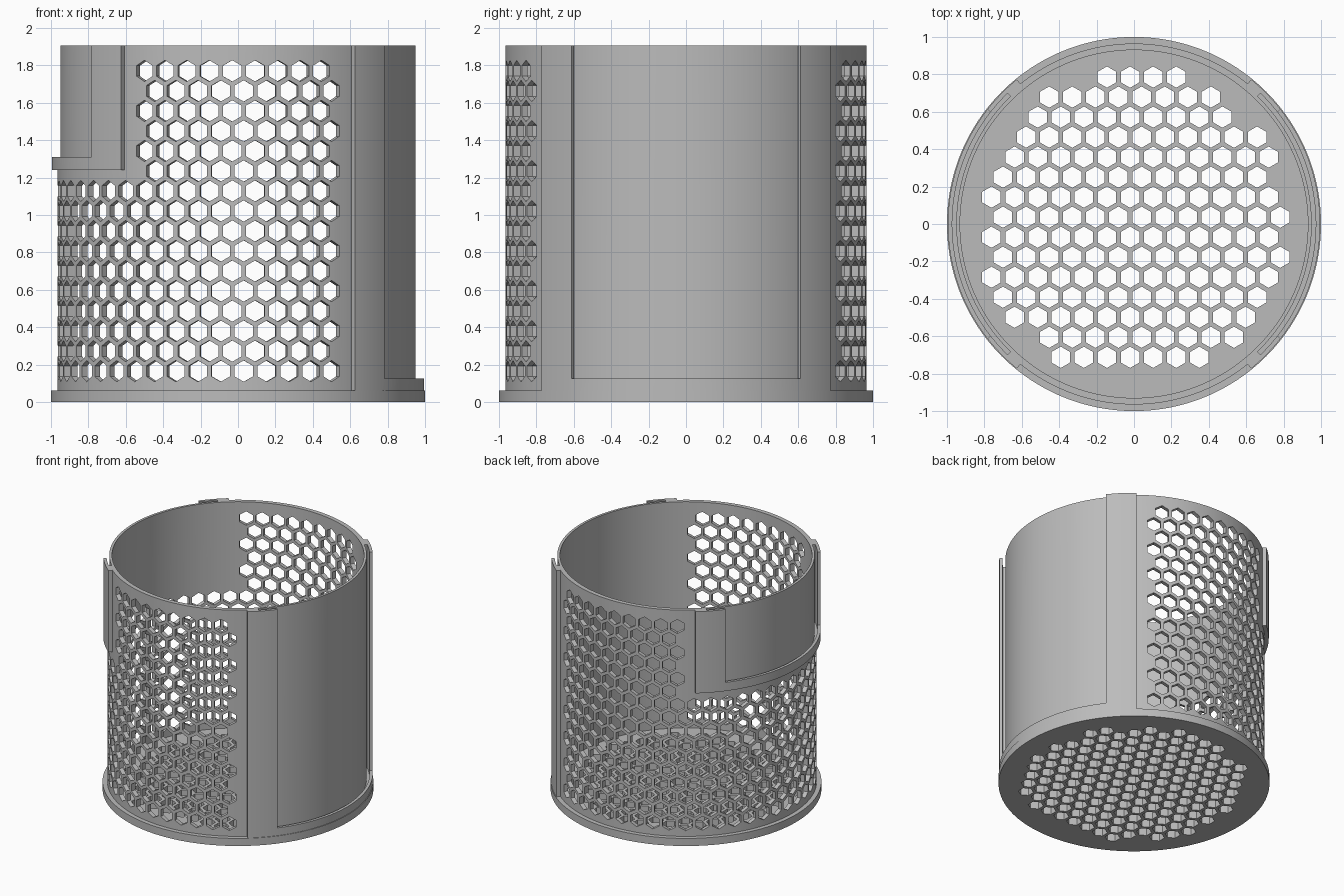
import bpy, bmesh
from math import pi, radians, cos, sin, hypot
from mathutils import Matrix

if "Cube" in bpy.data.objects:
    bpy.data.objects.remove(bpy.data.objects["Cube"], do_unlink=True)

GREY = bpy.data.materials.new("plain grey")
GREY.use_nodes = True
GREY.diffuse_color = (0.5, 0.5, 0.5, 1)
GREY.node_tree.nodes["Principled BSDF"].inputs["Base Color"].default_value = (0.5, 0.5, 0.5, 1)

HEIGHT, FLANGE = 1.905, 0.062
WALL_IN, PANEL, WALL_OUT, FRAME_OUT = 0.93, 0.95, 0.965, 0.995
HEX_R = 0.057
ROW = 0.107


def make_object(name, bm):
    bmesh.ops.recalc_face_normals(bm, faces=bm.faces)
    mesh = bpy.data.meshes.new(name)
    bm.to_mesh(mesh)
    bm.free()
    mesh.materials.append(GREY)
    obj = bpy.data.objects.new(name, mesh)
    bpy.context.collection.objects.link(obj)
    return obj


def arc_block(name, r0, r1, z0, z1, centre=0, half=180, steps=192):
    """Rectangular section swept round the z axis; closed when half is 180."""
    bm = bmesh.new()
    closed = half == 180
    rings = []
    for i in range(steps if closed else steps + 1):
        a = radians(centre - half + 2 * half * i / steps)
        rings.append([bm.verts.new((r * cos(a), r * sin(a), z))
                      for r, z in ((r0, z0), (r1, z0), (r1, z1), (r0, z1))])
    pairs = list(zip(rings, rings[1:]))
    if closed:
        pairs.append((rings[-1], rings[0]))
    else:
        bm.faces.new(rings[0])
        bm.faces.new(rings[-1][::-1])
    for a, b in pairs:
        for k in range(4):
            n = (k + 1) % 4
            bm.faces.new((a[k], a[n], b[n], b[k]))
    return make_object(name, bm)


def hex_cutters(name, matrices, depth):
    bm = bmesh.new()
    for m in matrices:
        bmesh.ops.create_cone(bm, cap_ends=True, segments=6, radius1=HEX_R,
                              radius2=HEX_R, depth=depth, matrix=m)
    return make_object(name, bm)


def combine(target, other, operation):
    mod = target.modifiers.new(operation.lower(), 'BOOLEAN')
    mod.operation, mod.object, mod.solver = operation, other, 'MANIFOLD'
    bpy.context.view_layer.objects.active = target
    bpy.ops.object.modifier_apply(modifier=mod.name)
    bpy.data.objects.remove(other, do_unlink=True)


def finish(obj):
    bpy.ops.object.select_all(action='DESELECT')
    obj.select_set(True)
    bpy.context.view_layer.objects.active = obj
    bpy.ops.object.shade_smooth_by_angle(angle=radians(20))


# Round wall with a raised slide-in frame on each side
wall = arc_block("perforated_wall", WALL_IN, WALL_OUT, 0.03, HEIGHT)
for centre, bottom, ledge in ((0, 0.03, 0.125), (180, 1.24, 1.31)):
    combine(wall, arc_block("frame", 0.94, FRAME_OUT, bottom, HEIGHT, centre, 51, 54), 'UNION')
    groove = arc_block("groove", PANEL, 0.972, ledge - 0.04, 2, centre, 46, 50)
    combine(wall, groove, 'DIFFERENCE')
    window = arc_block("window", 0.96, 1.05, ledge, 2, centre, 38, 40)
    combine(wall, window, 'DIFFERENCE')

# Honeycomb round the wall, leaving the framed panels solid
step = 2 * pi / 49
holes = []
for row in range(16):
    z = 0.165 + row * ROW
    for k in range(-17, 17):
        offset = k + 0.5 if row % 2 == 0 else k
        if abs(offset) > 16.6 or (row > 9 and abs(offset) < 7.9):
            continue
        holes.append(Matrix.Rotation(-pi / 2 + offset * step, 4, 'Z')
                     @ Matrix.Translation((0, -0.95, z))
                     @ Matrix.Rotation(pi / 2, 4, 'X'))
combine(wall, hex_cutters("wall_holes", holes, 0.12), 'DIFFERENCE')
finish(wall)

# Flanged floor disc with a honeycomb of drain holes
bm = bmesh.new()
bmesh.ops.create_cone(bm, cap_ends=True, segments=192, radius1=1, radius2=1, depth=FLANGE,
                      matrix=Matrix.Translation((0, 0, FLANGE / 2)))
floor = make_object("floor_flange", bm)
pitch = 0.1235
holes = []
for j in range(-9, 10):
    y = 0.0365 + j * ROW
    for k in range(-9, 10):
        x = k * pitch + (-0.083 if j % 2 == 0 else -0.021)
        if hypot(x, y) < 0.8188:
            holes.append(Matrix.Translation((x, y, FLANGE / 2)))
combine(floor, hex_cutters("floor_holes", holes, 0.2), 'DIFFERENCE')
finish(floor)
